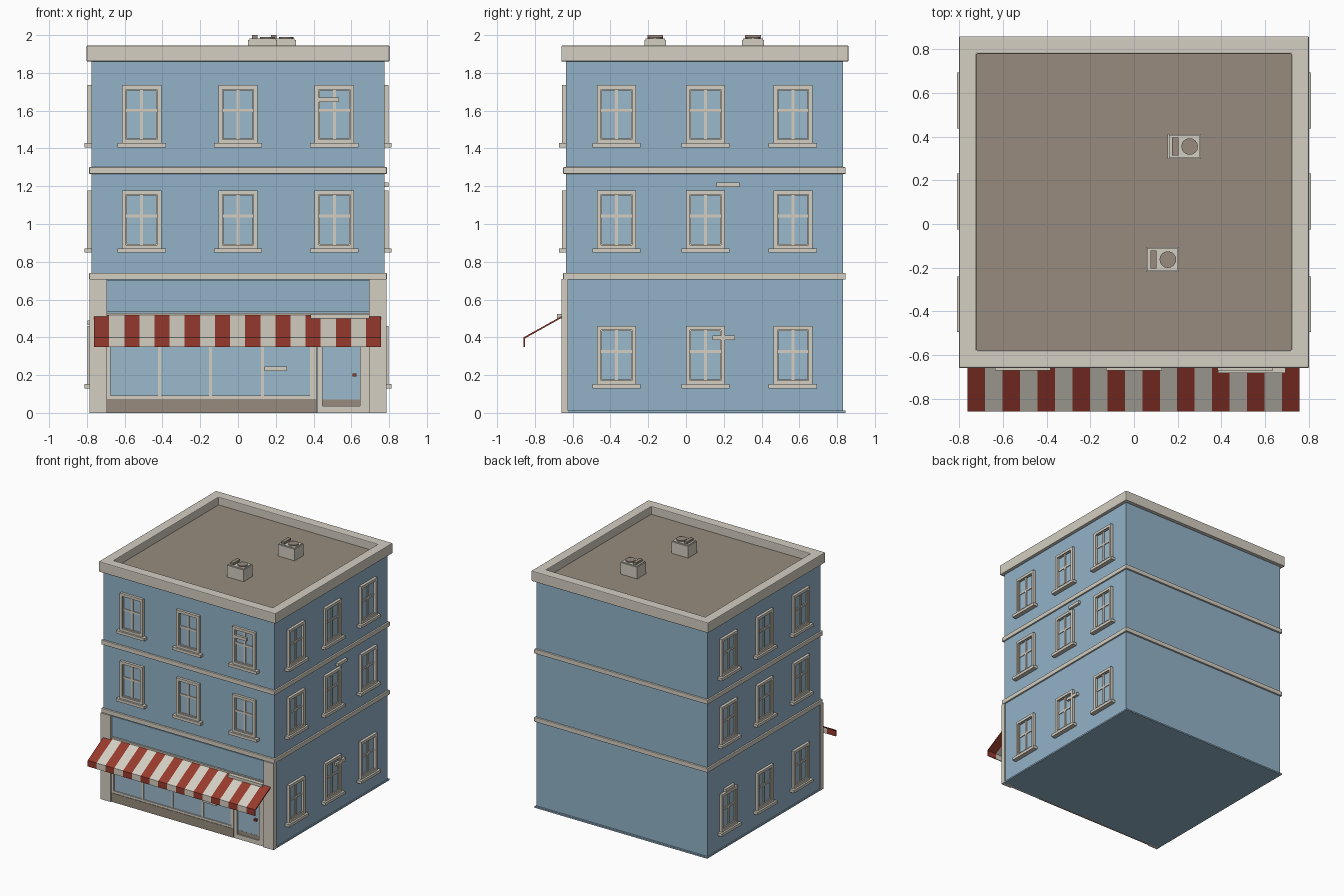
import bpy
import bmesh
import math
from mathutils import Matrix, Vector

if "Cube" in bpy.data.objects:
    bpy.data.objects.remove(bpy.data.objects["Cube"], do_unlink=True)


def material(name, r, g, b):
    m = bpy.data.materials.new(name)
    m.use_nodes = True
    m.diffuse_color = (r, g, b, 1)
    m.node_tree.nodes["Principled BSDF"].inputs["Base Color"].default_value = (r, g, b, 1)
    return m


BLUE = material("wall blue", 0.29, 0.45, 0.58)
GLASS = material("glass blue", 0.33, 0.49, 0.61)
CREAM = material("trim cream", 0.66, 0.62, 0.54)
BROWN = material("roof brown", 0.31, 0.26, 0.21)
RED = material("awning red", 0.31, 0.042, 0.026)


class Part:
    """Collects boxes, rings and discs into one mesh."""

    def __init__(self, *mats):
        self.bm = bmesh.new()
        self.mats = mats

    def paint(self, verts, mat):
        for f in {f for v in verts for f in v.link_faces}:
            f.material_index = self.mats.index(mat)

    def box(self, mat, x, y, z):
        centre = Vector([sum(p) / 2 for p in (x, y, z)])
        size = [abs(p[1] - p[0]) for p in (x, y, z)]
        m = Matrix.Translation(centre) @ Matrix.Diagonal((*size, 1))
        self.paint(bmesh.ops.create_cube(self.bm, size=1, matrix=m)["verts"], mat)
        return self

    def disc(self, mat, centre, radius, height):
        new = bmesh.ops.create_cone(self.bm, cap_ends=True, segments=16, radius1=radius,
                                    radius2=radius, depth=height,
                                    matrix=Matrix.Translation(centre))
        self.paint(new["verts"], mat)
        return self

    def ring(self, mat, a, b, depth, border, axes):
        """Rectangular frame over ranges a and b, thick along depth."""
        loops = []
        for d in depth:
            for t in (0, border):
                a0, a1, b0, b1 = a[0] + t, a[1] - t, b[0] + t, b[1] - t
                loop = []
                for p, q in ((a0, b0), (a1, b0), (a1, b1), (a0, b1)):
                    co = Vector()
                    co[axes[0]], co[axes[1]], co[axes[2]] = p, q, d
                    loop.append(self.bm.verts.new(co))
                loops.append(loop)
        order = (loops[0], loops[1], loops[3], loops[2])
        for k in range(4):
            l, n = order[k], order[(k + 1) % 4]
            for i in range(4):
                j = (i + 1) % 4
                self.bm.faces.new((l[i], l[j], n[j], n[i]))
        self.paint([v for l in loops for v in l], mat)
        return self

    def mesh(self, name):
        bmesh.ops.recalc_face_normals(self.bm, faces=self.bm.faces)
        me = bpy.data.meshes.new(name)
        self.bm.to_mesh(me)
        self.bm.free()
        for m in self.mats:
            me.materials.append(m)
        return me

    def place(self, name, matrix=Matrix()):
        return place(name, self.mesh(name), matrix)


def place(name, mesh, matrix=Matrix()):
    ob = bpy.data.objects.new(name, mesh)
    ob.matrix_world = matrix
    bpy.context.collection.objects.link(ob)
    return ob


def bevel(ob, width):
    mod = ob.modifiers.new("soft edges", "BEVEL")
    mod.width = width
    mod.segments = 2


# Main body, floor plate and roof
HALF, FRONT, BACK = 0.775, -0.635, 0.83
Part(BLUE).box(BLUE, (-HALF, HALF), (FRONT, BACK), (0, 1.87)).place("walls")
Part(BLUE).box(BLUE, (-0.783, 0.783), (FRONT, 0.845), (0, 0.012)).place("floor_plate")
Part(BROWN).box(BROWN, (-0.74, 0.74), (-0.6, 0.81), (1.865, 1.88)).place("roof_deck")
parapet = Part(CREAM).ring(CREAM, (-0.802, 0.802), (-0.66, 0.86), (1.86, 1.945), 0.08, (0, 1, 2))
bevel(parapet.place("parapet"), 0.006)

# Belt courses
for name, z in (("lower_belt", 0.705), ("upper_belt", 1.265)):
    belt = Part(CREAM).box(CREAM, (-0.788, 0.788), (-0.65, 0.845), (z, z + 0.036))
    bevel(belt.place(name), 0.004)

# Roof units with fan and vent
for i, (x, y) in enumerate(((0.13, -0.163), (0.23, 0.355))):
    unit = Part(CREAM, BROWN)
    unit.box(CREAM, (x - 0.076, x + 0.076), (y - 0.058, y + 0.058), (1.878, 1.975))
    unit.box(CREAM, (x - 0.07, x + 0.07), (y - 0.052, y + 0.052), (1.97, 1.982))
    unit.disc(BROWN, (x + 0.025, y, 1.983), 0.038, 0.016)
    unit.box(BROWN, (x - 0.055, x - 0.026), (y - 0.042, y + 0.042), (1.98, 2.0))
    unit.place(f"roof_unit_{i + 1}")

# One window, facing -y with its sill bottom at z = 0
window = Part(CREAM, GLASS)
window.box(GLASS, (-0.09, 0.09), (-0.003, 0.002), (0.04, 0.32))
window.ring(CREAM, (-0.104, 0.104), (0.02, 0.33), (-0.022, 0), 0.022, (0, 2, 1))
window.ring(CREAM, (-0.084, 0.084), (0.04, 0.31), (-0.012, 0), 0.007, (0, 2, 1))
window.box(CREAM, (-0.008, 0.008), (-0.01, 0), (0.04, 0.31))
window.box(CREAM, (-0.08, 0.08), (-0.009, 0), (0.187, 0.203))
window.box(CREAM, (-0.128, 0.128), (-0.037, 0), (0, 0.023))
window_mesh = window.mesh("window")

wall_front = Matrix.Translation((0, FRONT, 0))
wall_left = Matrix.Translation((HALF, 0, 0)) @ Matrix.Rotation(math.pi / 2, 4, "Z")
wall_right = Matrix.Translation((-HALF, 0, 0)) @ Matrix.Rotation(-math.pi / 2, 4, "Z")
FLOORS = (0.13, 0.848, 1.405)
SIDE = (-0.368, 0.103, 0.566)
walls = (("front", wall_front, (-0.51, 0, 0.51), FLOORS[1:]),
         ("left", wall_left, SIDE, FLOORS),
         ("right", wall_right, [-s for s in SIDE], FLOORS))
for side, wall, columns, floors in walls:
    for z in floors:
        for x in columns:
            place(f"{side}_window", window_mesh, wall @ Matrix.Translation((x, 0, z)))

# Small ledges on the walls
ledges = ((wall_front, 0.475, 1.645), (wall_front, 0.2, 0.222), (wall_left, 0.222, 1.195),
          (wall_left, 0.2, 0.387), (wall_right, -0.56, 0.465))
for wall, x, z in ledges:
    ledge = Part(CREAM).box(CREAM, (-0.06, 0.06), (-0.022, 0), (0, 0.024))
    ledge.place("small_ledge", wall @ Matrix.Translation((x, 0, z)))

# Shop front: pilasters, sign board, kick board
for side, s in (("left", 1), ("right", -1)):
    pilaster = Part(CREAM).box(CREAM, (s * 0.693, s * 0.785), (-0.66, -0.625), (0, 0.708))
    pilaster.place(f"{side}_pilaster")
Part(BLUE).box(BLUE, (-0.693, 0.693), (-0.645, FRONT), (0.535, 0.7)).place("sign_board")
Part(CREAM).box(CREAM, (-0.693, 0.693), (-0.65, FRONT), (0.51, 0.53)).place("sign_rail")
Part(BROWN).box(BROWN, (-0.693, 0.415), (-0.652, FRONT), (0, 0.073)).place("kick_board")

# Shop windows with mullions
shop = Part(CREAM, GLASS)
shop.box(GLASS, (-0.68, 0.41), (-0.639, FRONT), (0.08, 0.51))
shop.ring(CREAM, (-0.693, 0.415), (0.073, 0.515), (-0.648, FRONT), 0.018, (0, 2, 1))
for x in (-0.415, -0.145, 0.13, 0.39):
    shop.box(CREAM, (x - 0.008, x + 0.008), (-0.646, FRONT), (0.085, 0.51))
shop.place("shop_windows")

# Door
door = Part(CREAM, GLASS, BROWN, RED)
door.box(GLASS, (0.445, 0.65), (-0.64, FRONT), (0.07, 0.5))
door.box(BROWN, (0.445, 0.65), (-0.641, FRONT), (0.035, 0.07))
door.box(CREAM, (0.43, 0.68), (-0.65, FRONT), (0, 0.037))
for x0, x1 in ((0.417, 0.447), (0.647, 0.693)):
    door.box(CREAM, (x0, x1), (-0.65, FRONT), (0, 0.51))
door.box(RED, (0.605, 0.627), (-0.66, FRONT), (0.192, 0.208))
door.place("door")
Part(CREAM).box(CREAM, (0.385, 0.695), (-0.682, FRONT), (0.5, 0.523)).place("door_canopy")

# Striped awning: a thin sloped sheet with a hanging valance
profile = ((-0.65, 0.517), (-0.86, 0.4), (-0.86, 0.35), (-0.853, 0.35), (-0.853, 0.394), (-0.65, 0.508))
STRIPES, START, WIDTH = 19, -0.762, 0.08
awning = Part(RED, CREAM)
for i in range(STRIPES):
    x = START + i * WIDTH
    ends = [[awning.bm.verts.new((e, y, z)) for y, z in profile] for e in (x, x + WIDTH)]
    for k in range(len(profile)):
        j = (k + 1) % len(profile)
        awning.bm.faces.new((ends[0][k], ends[0][j], ends[1][j], ends[1][k]))
    for end in ends:
        awning.bm.faces.new(end)
    awning.paint(ends[0] + ends[1], (RED, CREAM)[i % 2])
awning.place("awning")
